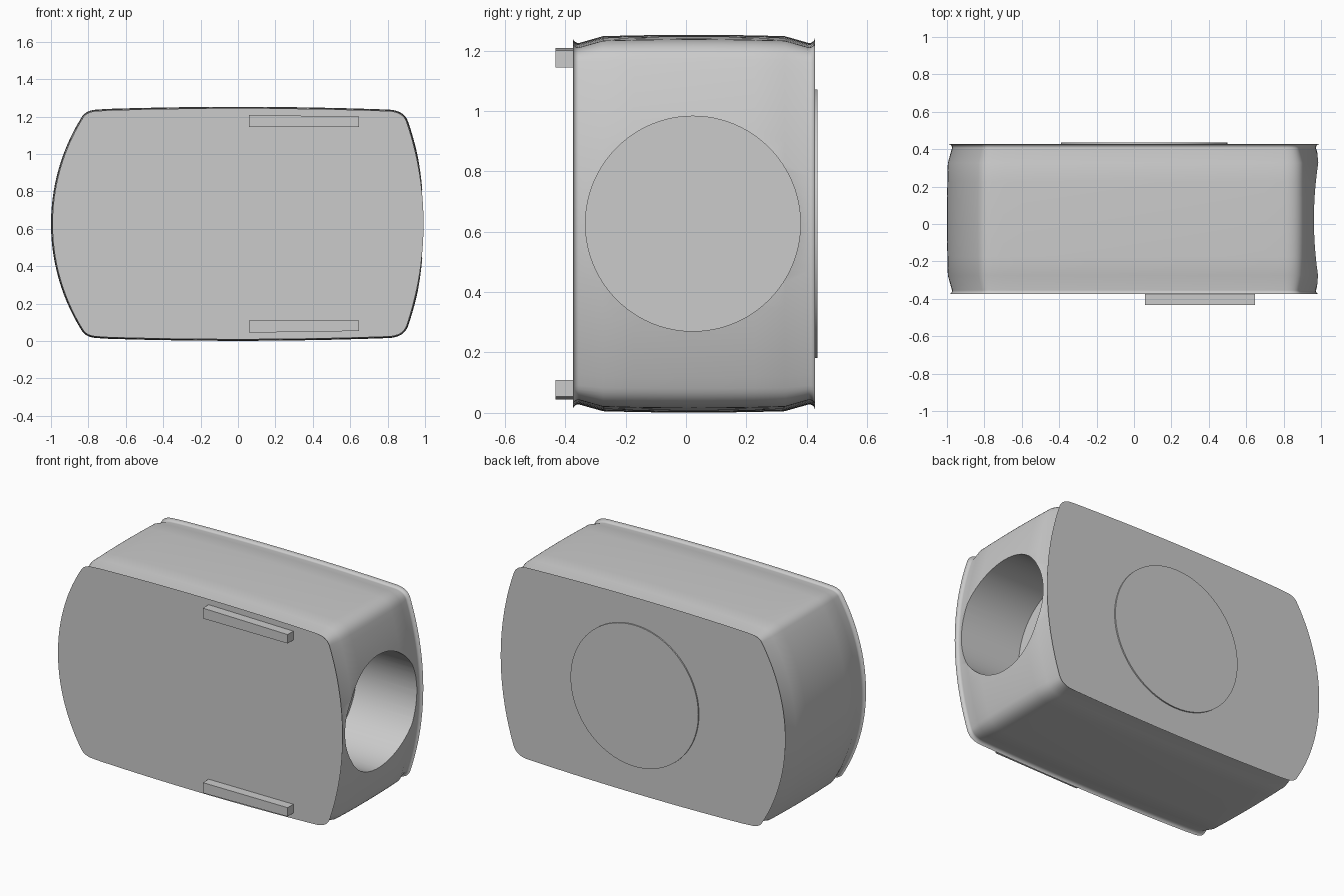
import bpy, bmesh, math
from mathutils import Vector, Matrix

cube = bpy.data.objects.get("Cube")
if cube:
    bpy.data.objects.remove(cube, do_unlink=True)

MID = 0.6265          # height of the horizontal symmetry plane
FRONT, BACK = -0.375, 0.427

grey = bpy.data.materials.new("plain grey")
grey.use_nodes = True
colour = (0.6, 0.6, 0.6, 1)
grey.diffuse_color = colour
grey.node_tree.nodes["Principled BSDF"].inputs["Base Color"].default_value = colour


def finish(name, bm, smooth=True):
    bmesh.ops.recalc_face_normals(bm, faces=bm.faces)
    mesh = bpy.data.meshes.new(name)
    bm.to_mesh(mesh)
    bm.free()
    mesh.materials.append(grey)
    obj = bpy.data.objects.new(name, mesh)
    bpy.context.collection.objects.link(obj)
    bpy.ops.object.select_all(action='DESELECT')
    obj.select_set(True)
    bpy.context.view_layer.objects.active = obj
    if smooth:
        bpy.ops.object.shade_smooth_by_angle(angle=math.radians(30))
    return obj


def cylinder(name, radius, depth, matrix, segments=96):
    bm = bmesh.new()
    bmesh.ops.create_cone(bm, cap_ends=True, segments=segments, radius1=radius,
                          radius2=radius, depth=depth, matrix=matrix)
    return finish(name, bm)


def bulge(tip, end, side, steps=14):
    """Arc from the tip of an end (z = 0) up to a corner point."""
    sag, half = abs(tip - end[0]), end[1]
    radius = (half ** 2 + sag ** 2) / (2 * sag)
    top = math.asin(half / radius)
    return [Vector((tip - side * radius * (1 - math.cos(top * i / steps)),
                    radius * math.sin(top * i / steps))) for i in range(steps + 1)]


def corner(a, b, c, steps=8):
    a, b, c = Vector(a), Vector(b), Vector(c)
    return [a * (1 - t) ** 2 + b * 2 * t * (1 - t) + c * t * t
            for t in (i / steps for i in range(1, steps + 1))]


# Outline of the body: upper half from right tip to left tip, then mirrored
right_end, left_end = (0.91, 0.545), (-0.835, 0.572)
upper = bulge(1.0, right_end, 1)
upper += corner(right_end, (0.888, 0.609), (0.80, 0.611))
upper += [Vector((x / 10, 0.6255 - 0.0145 * (x / 8) ** 2)) for x in range(7, -8, -1)]
upper += corner((-0.75, 0.611), (-0.812, 0.609), left_end)
upper += bulge(-1.0, left_end, -1)[-2::-1]
outline = upper + [Vector((p.x, -p.y)) for p in upper[-2:0:-1]]

# Depth stations with rounded rims and a slight crown
RIM, STEPS = 0.02, 5
stations = []
for i in range(STEPS + 1):
    a = math.pi / 2 * i / STEPS
    stations.append((FRONT + RIM * (1 - math.sin(a)), RIM * (1 - math.cos(a))))
stations.reverse()
stations = sorted((y, RIM - inset) for y, inset in stations)
middle, half_depth = (FRONT + BACK) / 2, (BACK - FRONT) / 2
stations += [(middle + half_depth * k, 0) for k in (-0.75, -0.5, -0.25, 0)]
stations += [(2 * middle - y, inset) for y, inset in stations[-2::-1]]

bm = bmesh.new()
rings = []
n = len(outline)
for y, inset in stations:
    inset += 0.008 * ((y - middle) / half_depth) ** 2
    ring = []
    for i, p in enumerate(outline):
        along = (outline[(i + 1) % n] - outline[i - 1]).normalized()
        q = p + Vector((-along.y, along.x)) * inset
        ring.append(bm.verts.new((q.x, y, MID + q.y)))
    rings.append(ring)
for r, s in zip(rings, rings[1:]):
    for i in range(n):
        j = (i + 1) % n
        bm.faces.new((r[i], r[j], s[j], s[i]))
bm.faces.new(rings[0])
bm.faces.new(rings[-1])
body = finish("body", bm, smooth=False)

# Round blind bore in the right-hand end
cutter = cylinder("bore_cutter", 0.356, 0.8,
                  Matrix.Translation((0.96, 0.023, MID)) @ Matrix.Rotation(math.pi / 2, 4, 'Y'))
bore = body.modifiers.new("bore", 'BOOLEAN')
bore.operation, bore.solver, bore.object = 'DIFFERENCE', 'EXACT', cutter
bpy.ops.object.select_all(action='DESELECT')
body.select_set(True)
bpy.context.view_layer.objects.active = body
bpy.ops.object.modifier_apply(modifier="bore")
bpy.data.objects.remove(cutter, do_unlink=True)
bpy.ops.object.shade_smooth_by_angle(angle=math.radians(30))

# Thin round plate on the back
cylinder("back_disc", 0.445, 0.016,
         Matrix.Translation((0.055, BACK, MID)) @ Matrix.Rotation(math.pi / 2, 4, 'X'))

# Slim rails on the front, tapering slightly towards the right
for name, sign in (("upper_rail", 1), ("lower_rail", -1)):
    bm = bmesh.new()
    bmesh.ops.create_cube(bm, size=1)
    for v in bm.verts:
        outer = 0.582 if v.co.x < 0 else 0.573
        z = outer if v.co.z > 0 else 0.517
        v.co = (0.353 + 0.59 * v.co.x, -0.40 + 0.064 * v.co.y, MID + sign * z)
    finish(name, bm, smooth=False)
